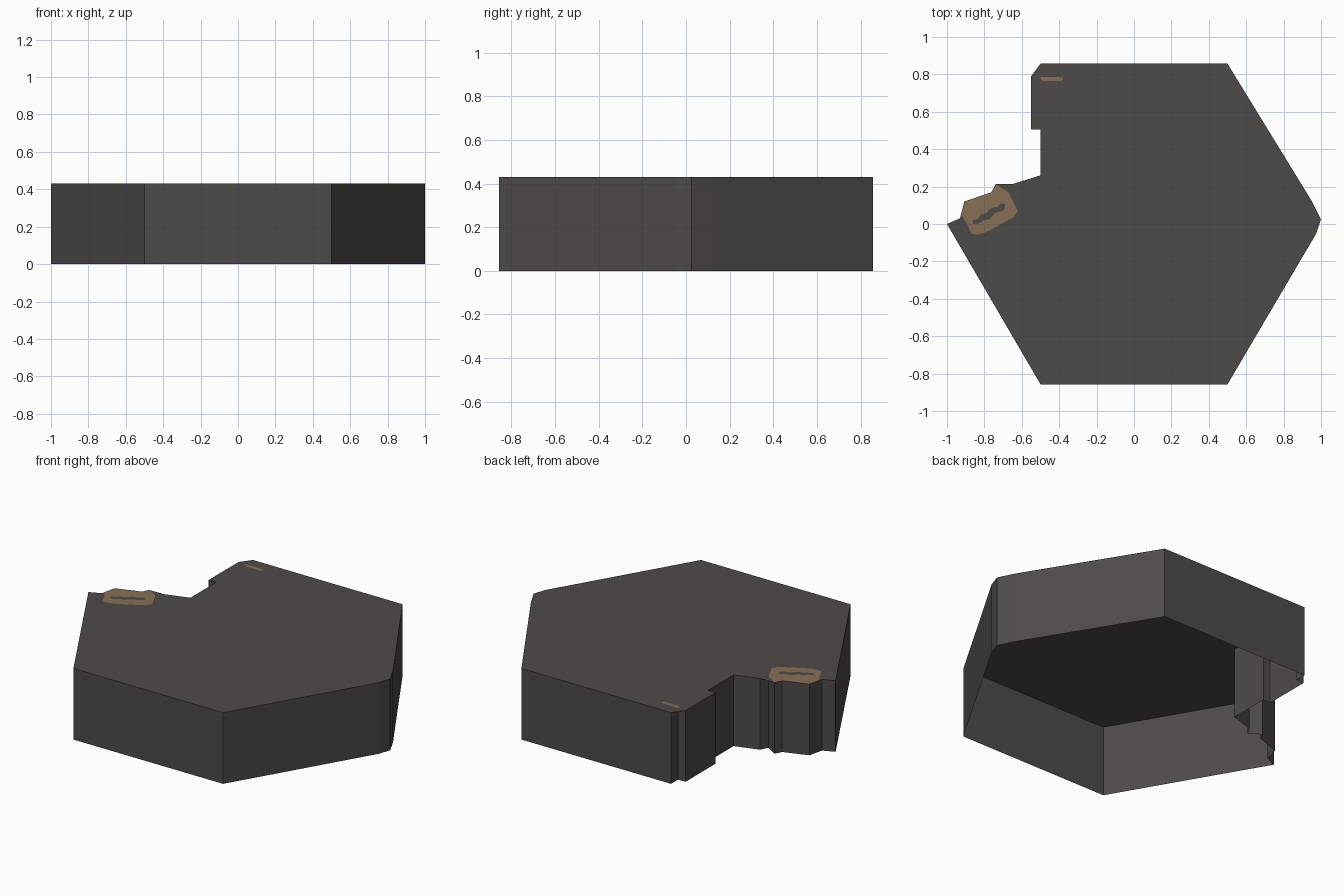
import bpy
import bmesh

H = 0.43


def material(name, rgb):
    m = bpy.data.materials.new(name)
    m.diffuse_color = (*rgb, 1)
    return m


STONE = material("dark grey stone", (0.076, 0.069, 0.067))
BROWN = material("dull brown", (0.245, 0.162, 0.092))


def sheet(name, outline, z, mat, drop=0.0):
    """Flat top from a counter-clockwise outline, with optional walls and open bottom."""
    bm = bmesh.new()
    top = [bm.verts.new((x, y, z)) for x, y in outline]
    face = bm.faces.new(top)
    if drop:
        low = [bm.verts.new((x, y, z - drop)) for x, y in outline]
        n = len(top)
        for i in range(n):
            j = (i + 1) % n
            bm.faces.new((top[j], top[i], low[i], low[j]))
    bmesh.ops.triangulate(bm, faces=[face])
    mesh = bpy.data.meshes.new(name)
    bm.to_mesh(mesh)
    bm.free()
    mesh.materials.append(mat)
    ob = bpy.data.objects.new(name, mesh)
    bpy.context.collection.objects.link(ob)
    return ob


# Hollow hexagonal tile with a broken corner and a blunted right tip
tile = [(-1, 0), (-0.5, -0.857), (0.5, -0.857), (0.975, -0.05), (1, 0.025),
        (0.952, 0.12), (0.5, 0.857), (-0.5, 0.857), (-0.5, 0.79), (-0.55, 0.79),
        (-0.55, 0.505), (-0.5, 0.505), (-0.5, 0.26), (-0.645, 0.215),
        (-0.67, 0.168), (-0.74, 0.213), (-0.762, 0.17), (-0.908, 0.12),
        (-0.93, 0.03)]
sheet("hex_tile", tile, H, STONE, drop=H)

# Brown chip on the broken corner
chip = [(-0.908, 0.12), (-0.925, 0.05), (-0.895, 0.005), (-0.87, -0.05),
        (-0.845, -0.057), (-0.8, -0.048), (-0.645, 0.035), (-0.622, 0.07),
        (-0.67, 0.168), (-0.74, 0.213), (-0.762, 0.17)]
sheet("brown_chip", chip, H + 0.0015, BROWN)

# Dark crack across the chip
crack = [(-0.86, 0.0), (-0.835, 0.0), (-0.8, 0.022), (-0.775, 0.025),
         (-0.74, 0.06), (-0.705, 0.068), (-0.69, 0.085), (-0.69, 0.107),
         (-0.712, 0.11), (-0.73, 0.092), (-0.765, 0.085), (-0.79, 0.058),
         (-0.82, 0.05), (-0.835, 0.028), (-0.86, 0.02)]
sheet("chip_crack", crack, H + 0.003, STONE)

# Small brown sliver near the back corner
sliver = [(-0.5, 0.775), (-0.485, 0.764), (-0.39, 0.764), (-0.378, 0.775),
          (-0.39, 0.787), (-0.5, 0.787)]
sheet("brown_sliver", sliver, H + 0.0015, BROWN)
